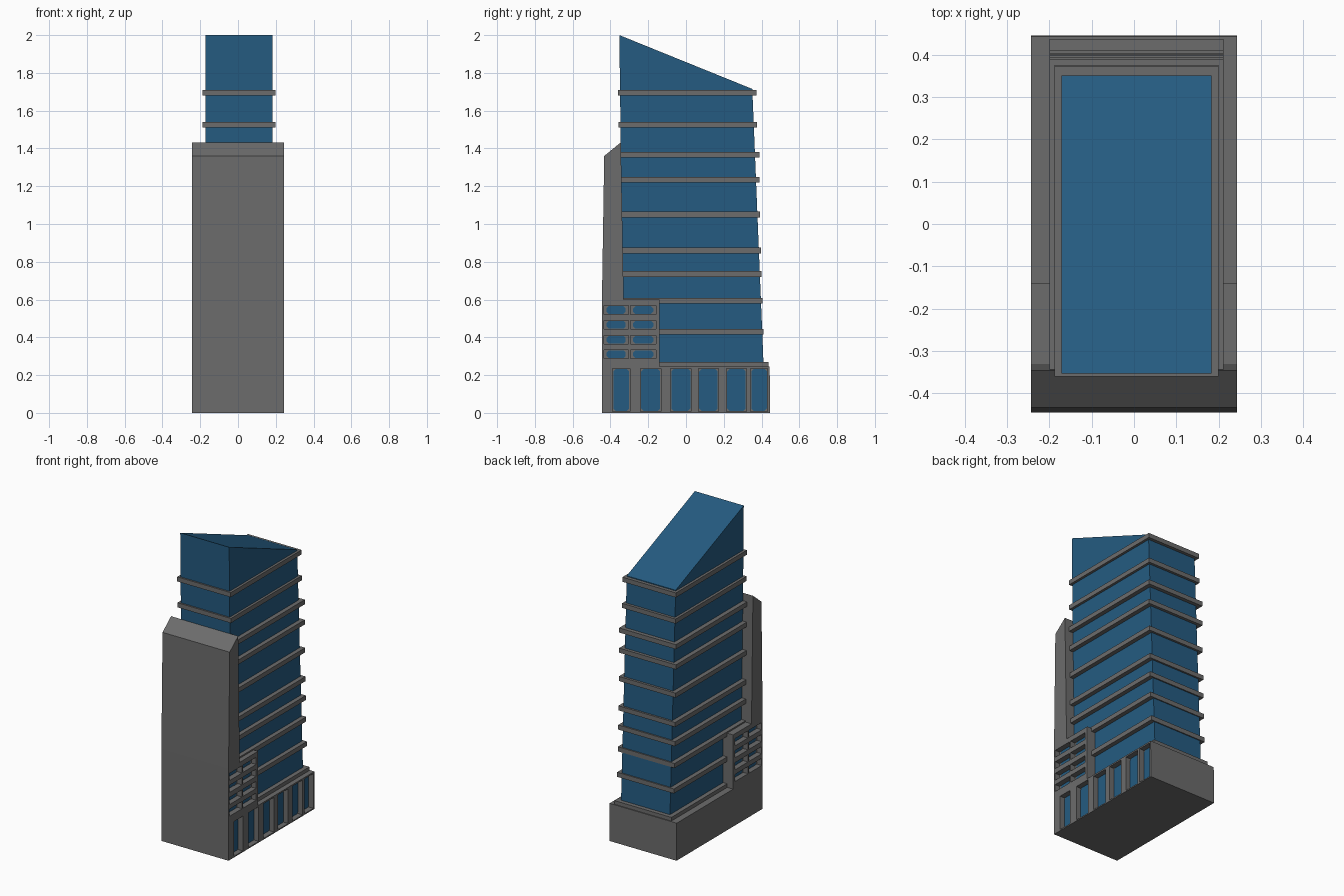
import bpy, bmesh

if "Cube" in bpy.data.objects:
    bpy.data.objects.remove(bpy.data.objects["Cube"])


def material(name, rgb):
    m = bpy.data.materials.new(name)
    m.diffuse_color = (*rgb, 1)
    m.use_nodes = True
    m.node_tree.nodes["Principled BSDF"].inputs["Base Color"].default_value = m.diffuse_color
    return m


GREY = material("concrete grey", (0.15, 0.15, 0.15))
BLUE = material("glass blue", (0.018, 0.105, 0.22))


def finish(name, bm, mat):
    bmesh.ops.recalc_face_normals(bm, faces=bm.faces)
    me = bpy.data.meshes.new(name)
    bm.to_mesh(me)
    bm.free()
    me.materials.append(mat)
    ob = bpy.data.objects.new(name, me)
    bpy.context.collection.objects.link(ob)
    return ob


def add_prism(bm, profile, x0, x1):
    """Extrude a (y, z) outline along x."""
    face = bm.faces.new([bm.verts.new((x0, y, z)) for y, z in profile])
    ext = bmesh.ops.extrude_face_region(bm, geom=[face])
    verts = [g for g in ext["geom"] if isinstance(g, bmesh.types.BMVert)]
    bmesh.ops.translate(bm, verts=verts, vec=(x1 - x0, 0, 0))


def rect(y0, y1, z0, z1):
    return [(y0, z0), (y1, z0), (y1, z1), (y0, z1)]


def clipped(y0, y1, z0, z1, c):
    return [(y0 + c, z0), (y1 - c, z0), (y1, z0 + c), (y1, z1 - c),
            (y1 - c, z1), (y0 + c, z1), (y0, z1 - c), (y0, z0 + c)]


W = 0.243       # half width of the concrete
DEPTH = 0.035   # window recess

# Window openings as (side, y0, y1, z0, z1, glass end inset)
openings = [(1, y0, y1, 0.008, 0.235, 0.004) for y0, y1 in (
    (-0.389, -0.297), (-0.241, -0.133), (-0.082, 0.027),
    (0.066, 0.172), (0.214, 0.32), (0.342, 0.432))]
for side in (-1, 1):
    for z0 in (0.287, 0.364, 0.443, 0.521):
        for y0, y1 in ((-0.435, -0.305), (-0.294, -0.159)):
            openings.append((side, y0, y1, z0, z0 + 0.047, 0.014))

# Concrete podium, side block and front slab as one stepped profile
bm = bmesh.new()
add_prism(bm, [(-0.445, 0), (0.445, 0), (0.443, 0.245), (-0.14, 0.245),
               (-0.14, 0.6), (-0.33, 0.6), (-0.345, 1.432),
               (-0.433, 1.36), (-0.445, 0.6)], -W, W)
podium = finish("podium_and_front_slab", bm, GREY)

# Cut the window recesses
bm = bmesh.new()
for side, y0, y1, z0, z1, _ in openings:
    add_prism(bm, rect(y0, y1, z0, z1), side * (W - DEPTH), side * (W + 0.05))
cutter = finish("recess_cutter", bm, GREY)
cutter.hide_render = True
mod = podium.modifiers.new("recesses", "BOOLEAN")
mod.operation = "DIFFERENCE"
mod.solver = "EXACT"
mod.object = cutter
bpy.context.view_layer.objects.active = podium
bpy.ops.object.modifier_apply(modifier=mod.name)
bpy.data.objects.remove(cutter)

# Glass panes at the back of the recesses
bm = bmesh.new()
for side, y0, y1, z0, z1, inset in openings:
    add_prism(bm, clipped(y0 + inset, y1 - inset, z0 + 0.003, z1 - 0.003, 0.012),
              side * (W - DEPTH - 0.003), side * (W - DEPTH + 0.004))
finish("window_panes", bm, BLUE)

# Tapered glass tower with sloping roof
bm = bmesh.new()
add_prism(bm, [(-0.33, 0.22), (0.412, 0.22), (0.351, 1.715), (-0.353, 2.0)],
          -0.171, 0.183)
finish("glass_tower", bm, BLUE)

# Floor bands: (centre z, front y, back y)
bands = [(1.695, -0.36, 0.373), (1.525, -0.358, 0.376), (1.366, -0.352, 0.39),
         (1.234, -0.35, 0.39), (1.05, -0.348, 0.393), (0.86, -0.342, 0.398),
         (0.735, -0.34, 0.4), (0.594, -0.338, 0.404), (0.43, -0.335, 0.411),
         (0.254, -0.335, 0.437)]
bm = bmesh.new()
for z, y0, y1 in bands:
    grow = 0 if z > 1.5 else 0.012
    add_prism(bm, rect(y0, y1, z - 0.015, z + 0.015), -0.188 - grow, 0.199 + grow)
finish("floor_bands", bm, GREY)
